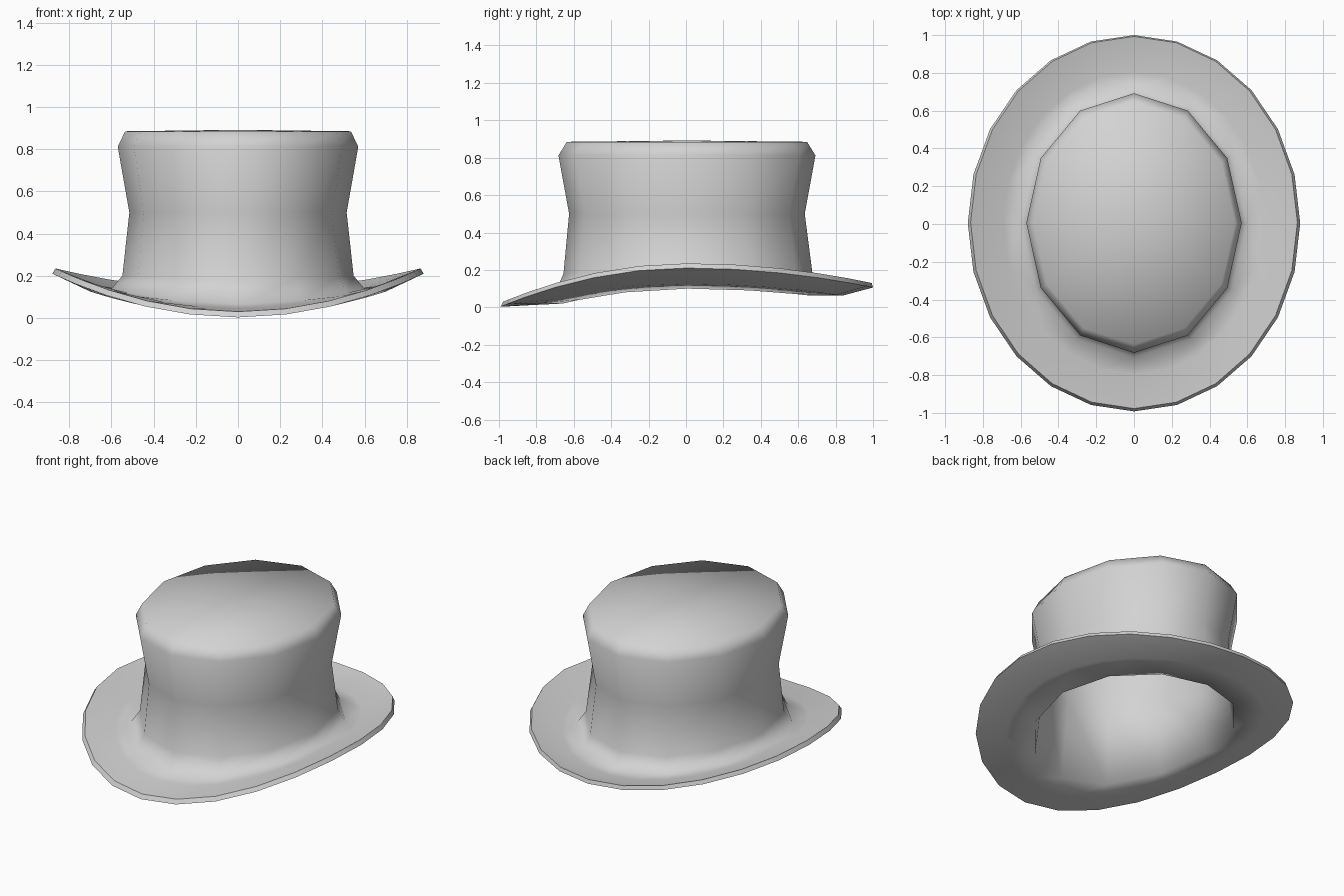
import bpy, bmesh, math

cube = bpy.data.objects.get("Cube")
if cube:
    bpy.data.objects.remove(cube, do_unlink=True)

# felt colour
felt = bpy.data.materials.new("pale grey felt")
felt.use_nodes = True
grey = (0.65, 0.65, 0.65, 1)
felt.diffuse_color = grey
felt.node_tree.nodes["Principled BSDF"].inputs["Base Color"].default_value = grey

bm = bmesh.new()


def ring(count, rx, ry, front, side, back, cy=0.005):
    """Oval ring whose height dips toward the front and the back."""
    verts = []
    for i in range(count):
        a = 2 * math.pi * i / count
        s = math.sin(a)
        end = back if s > 0 else front
        z = side + (end - side) * s * s
        verts.append(bm.verts.new((rx * math.cos(a), cy + ry * s, z)))
    return verts


def level(rx, ry, z):
    """Twelve-sided oval ring at one height."""
    return ring(12, rx, ry, z, z, z)


def bridge(lower, upper):
    """Join two rings; a lower ring may have twice the sides."""
    n = len(upper)
    for i in range(n):
        j = (i + 1) % n
        if len(lower) == n:
            bm.faces.new((lower[i], lower[j], upper[j], upper[i]))
        else:
            a, b, c = lower[2 * i], lower[2 * i + 1], lower[(2 * i + 2) % len(lower)]
            bm.faces.new((a, b, upper[i]))
            bm.faces.new((b, upper[j], upper[i]))
            bm.faces.new((b, c, upper[j]))


def surface(rings, peak):
    """Skin from the brim edge to a slightly domed top."""
    for low, high in zip(rings, rings[1:]):
        bridge(low, high)
    top = rings[-1]
    tip = bm.verts.new((0, 0.005, peak))
    for i, v in enumerate(top):
        bm.faces.new((v, top[(i + 1) % len(top)], tip))


# outside: curled brim, waisted crown, bevelled top
outside = [
    ring(24, 0.865, 0.985, 0.03, 0.235, 0.13, 0.008),
    ring(24, 0.69, 0.80, 0.046, 0.160, 0.092),
    ring(12, 0.60, 0.71, 0.065, 0.138, 0.098),
    ring(12, 0.548, 0.665, 0.18, 0.20, 0.19, 0.01),
    level(0.515, 0.63, 0.50),
    level(0.57, 0.687, 0.812),
    level(0.535, 0.642, 0.885),
]
surface(outside, 0.892)

# inside: brim underside, lining wall and ceiling
inside = [
    ring(24, 0.88, 0.996, 0.003, 0.21, 0.106, 0.004),
    ring(24, 0.70, 0.83, 0.012, 0.125, 0.062),
    ring(12, 0.55, 0.665, 0.02, 0.10, 0.062),
    level(0.488, 0.603, 0.50),
    level(0.54, 0.657, 0.805),
    level(0.52, 0.625, 0.858),
]
surface(inside, 0.862)

# narrow crisp edge around the brim
bridge(inside[0], outside[0])
rim = [set(inside[0]), set(outside[0])]
for e in bm.edges:
    e.smooth = not any(set(e.verts) <= loop for loop in rim)
for f in bm.faces:
    f.smooth = True
bmesh.ops.recalc_face_normals(bm, faces=bm.faces)

mesh = bpy.data.meshes.new("top_hat")
bm.to_mesh(mesh)
bm.free()
mesh.materials.append(felt)
hat = bpy.data.objects.new("top_hat", mesh)
bpy.context.collection.objects.link(hat)
